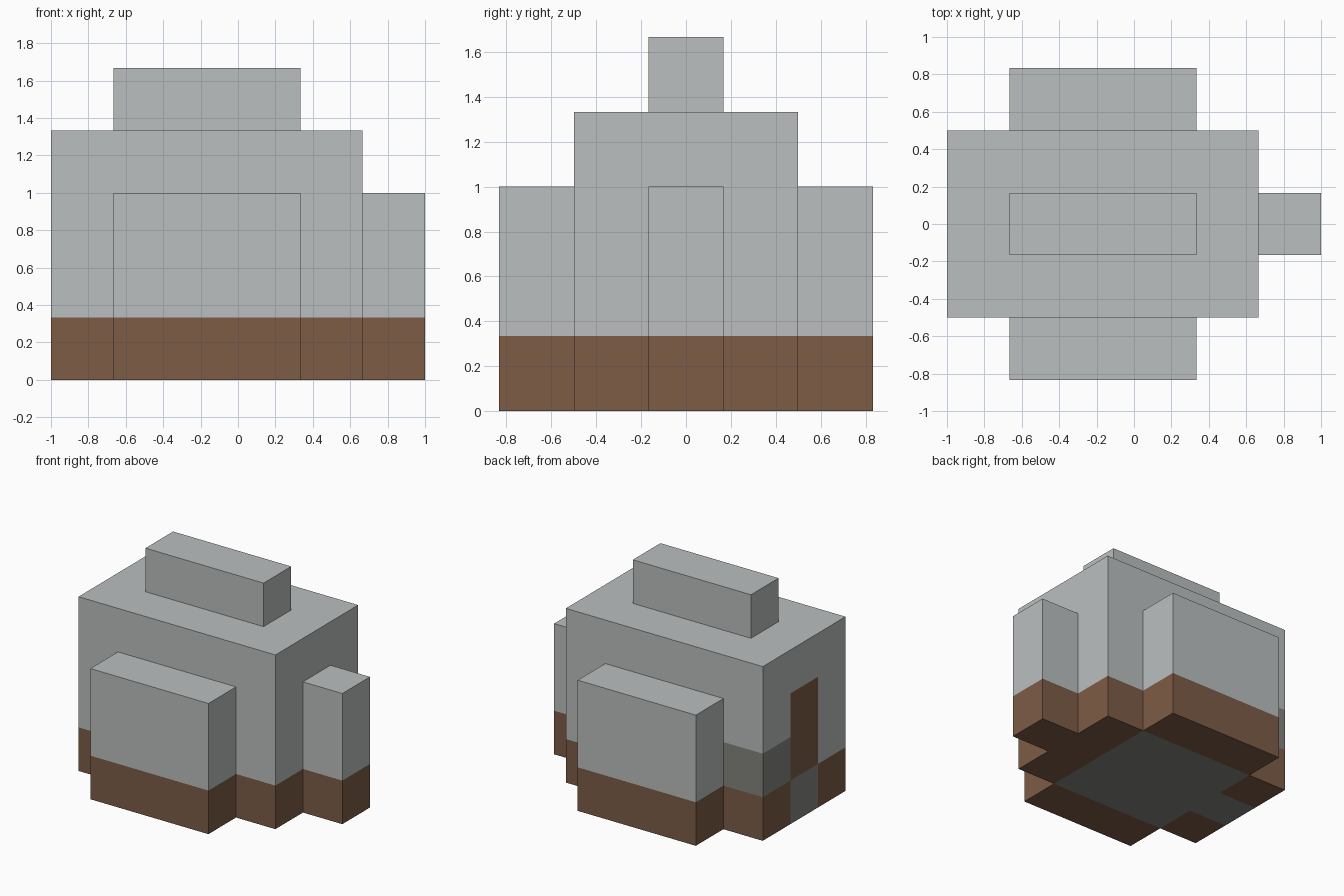
import bpy
import bmesh
from mathutils import Vector

default = bpy.data.objects.get("Cube")
if default:
    bpy.data.objects.remove(default, do_unlink=True)

U = 1 / 3  # one block
LIGHT, BROWN, DARK = range(3)


def make_material(name, rgb):
    linear = [((c / 255 + 0.055) / 1.055) ** 2.4 for c in rgb] + [1.0]
    mat = bpy.data.materials.new(name)
    mat.use_nodes = True
    mat.diffuse_color = linear
    mat.node_tree.nodes["Principled BSDF"].inputs["Base Color"].default_value = linear
    return mat


materials = [make_material("light stone", (187, 191, 191)),
             make_material("brown wood", (125, 92, 70)),
             make_material("dark stone", (131, 133, 126))]


def base_rule(c, n):
    """Brown base course, light stone above."""
    return BROWN if c.z < U else LIGHT


def body_rule(c, n):
    """Base course plus doorway, stone floor and one dark corner block."""
    in_door = abs(c.y) < U / 2
    west = c.x < -2 * U
    if n.z < -0.5:
        inside = -2 * U < c.x < U
        return DARK if inside or (west and in_door) else BROWN
    if n.x < -0.5 and in_door and c.z < 3 * U:
        return DARK if c.z < U else BROWN
    if west and c.y > U / 2 and U < c.z < 2 * U and abs(n.z) < 0.5:
        return DARK
    return base_rule(c, n)


def block(name, low, high, cuts=(), rule=base_rule, contact=None):
    """Box between two corners, in block units, cut on planes and coloured."""
    lo, hi = Vector(low) * U, Vector(high) * U
    bm = bmesh.new()
    bmesh.ops.create_cube(bm, size=1)
    for v in bm.verts:
        v.co = (lo + hi) / 2 + v.co * (hi - lo)
    for axis, value in cuts:
        normal = Vector((0, 0, 0))
        normal[axis] = 1
        bmesh.ops.bisect_plane(bm, geom=bm.verts[:] + bm.edges[:] + bm.faces[:],
                               plane_co=normal * value * U, plane_no=normal)
    bm.normal_update()
    # Open the side that sits against the body
    if contact:
        hidden = [f for f in bm.faces if f.normal.dot(Vector(contact)) > 0.9]
        bmesh.ops.delete(bm, geom=hidden, context="FACES")
    for f in bm.faces:
        f.material_index = rule(f.calc_center_median(), f.normal)
        if f.normal.z < -0.5 and rule is base_rule:
            f.material_index = BROWN
    mesh = bpy.data.meshes.new(name)
    for mat in materials:
        mesh.materials.append(mat)
    bm.to_mesh(mesh)
    bm.free()
    obj = bpy.data.objects.new(name, mesh)
    bpy.context.collection.objects.link(obj)
    return obj


# Main body with door, floor and corner block
block("house_body", (-3, -1.5, 0), (2, 1.5, 4),
      cuts=[(0, -2), (0, 1), (1, -0.5), (1, 0.5), (2, 1), (2, 2), (2, 3)],
      rule=body_rule)

# Matching wings on the front and back
for name, side in (("front_wing", -1), ("back_wing", 1)):
    y0, y1 = sorted((1.5 * side, 2.5 * side))
    block(name, (-2, y0, 0), (1, y1, 3), cuts=[(2, 1)], contact=(0, -side, 0))

# Chimney-like block on the end
block("end_wing", (2, -0.5, 0), (3, 0.5, 3), cuts=[(2, 1)], contact=(-1, 0, 0))

# Roof ridge
block("roof_ridge", (-2, -0.5, 4), (1, 0.5, 5), contact=(0, 0, -1))
